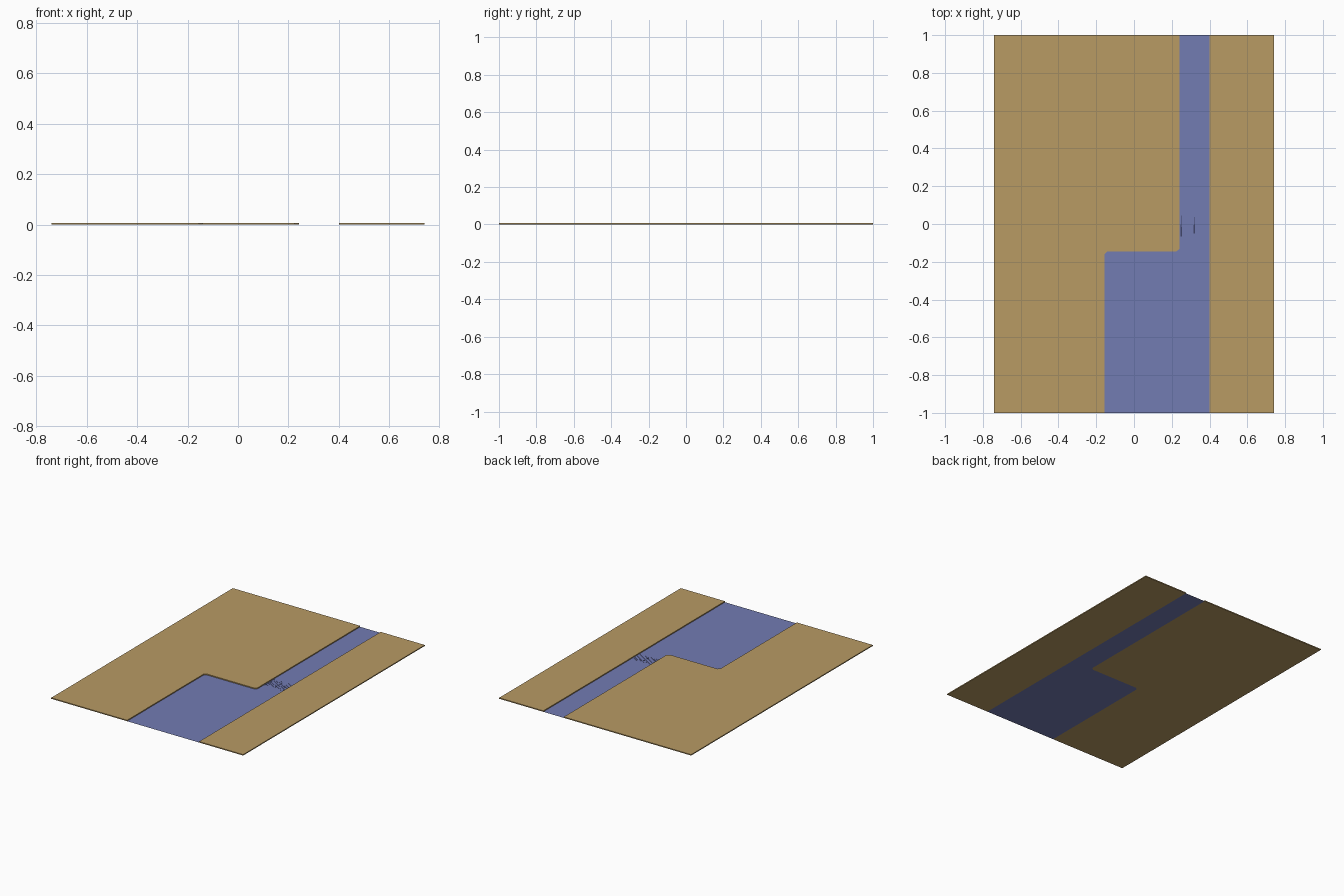
import bpy, bmesh

if "Cube" in bpy.data.objects:
    bpy.data.objects.remove(bpy.data.objects["Cube"])

X, Y, H = 0.74, 1.0, 0.007      # half width, half length, bank height


def material(name, rgb):
    m = bpy.data.materials.new(name)
    m.diffuse_color = (*rgb, 1)
    m.use_nodes = True
    m.node_tree.nodes["Principled BSDF"].inputs["Base Color"].default_value = m.diffuse_color
    return m


sand = material("sand", (0.48, 0.325, 0.127))
water = material("water blue", (0.17, 0.20, 0.45))
deep = material("ripple dark blue", (0.05, 0.06, 0.14))


def finish(bm, name, mat):
    bmesh.ops.recalc_face_normals(bm, faces=bm.faces)
    me = bpy.data.meshes.new(name)
    bm.to_mesh(me)
    bm.free()
    me.materials.append(mat)
    ob = bpy.data.objects.new(name, me)
    bpy.context.collection.objects.link(ob)
    return ob


def slab(name, outline, z0, z1, mat):
    """Flat outline at z0, raised to z1 when it has a thickness."""
    bm = bmesh.new()
    face = bm.faces.new([bm.verts.new((x, y, z0)) for x, y in outline])
    if z1 > z0:
        ext = bmesh.ops.extrude_face_region(bm, geom=[face], use_keep_orig=True)
        for v in ext["geom"]:
            if isinstance(v, bmesh.types.BMVert):
                v.co.z = z1
    else:
        face.normal_update()
    return finish(bm, name, mat)


# stepped bank line with small chamfered corners
bank = [(-0.155, -Y), (-0.155, -0.16), (-0.14, -0.145),
        (0.225, -0.145), (0.242, -0.13), (0.242, Y)]

# land on both sides of the channel
slab("left_land", bank + [(-X, Y), (-X, -Y)], 0, H, sand)
slab("right_land", [(0.40, -Y), (X, -Y), (X, Y), (0.40, Y)], 0, H, sand)

# water sheet filling the channel
slab("river", [(0.40, Y), (0.40, -Y)][::-1] + bank[::-1], 0, 0, water)

# fine ripples across the narrow channel
for i in range(11):
    x = 0.250 + i * 0.0138
    strong = i in (0, 5)
    w = 0.004 if strong else 0.0015
    y0, y1 = -0.065 + 0.008 * (i % 3), 0.045 - 0.007 * (i % 4)
    slab("ripple", [(x - w, y0), (x + w, y0), (x + w / 3, y1), (x - w / 3, y1)],
         0.0003, 0.0012, deep if strong else water)
